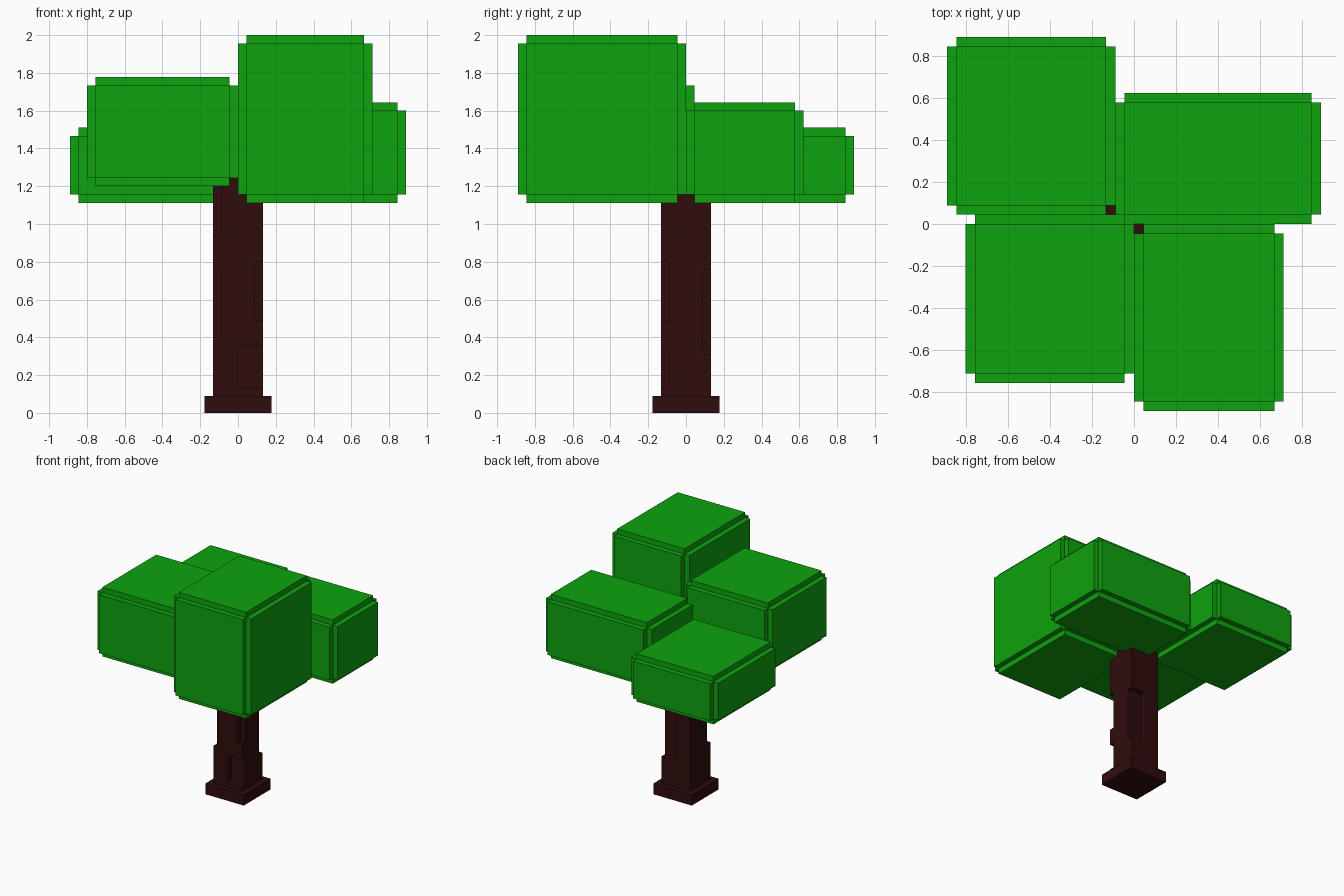
import bpy, bmesh
from itertools import product
from mathutils import Vector

if "Cube" in bpy.data.objects:
    bpy.data.objects.remove(bpy.data.objects["Cube"])

V = 2 / 45  # edge length of one block unit


def box(x0, x1, y0, y1, z0, z1):
    return set(product(range(x0, x1), range(y0, y1), range(z0, z1)))


def notched(x0, x1, y0, y1, z0, z1):
    # Box with a one-unit step along every edge
    return (box(x0, x1, y0 + 1, y1 - 1, z0 + 1, z1 - 1)
            | box(x0 + 1, x1 - 1, y0, y1, z0 + 1, z1 - 1)
            | box(x0 + 1, x1 - 1, y0 + 1, y1 - 1, z0, z1))


def material(name, color):
    m = bpy.data.materials.new(name)
    m.diffuse_color = (*color, 1)
    m.use_nodes = True
    m.node_tree.nodes["Principled BSDF"].inputs["Base Color"].default_value = m.diffuse_color
    return m


def build(name, cells, solid, mat):
    # Outer skin of the cells, leaving out faces buried in the tree
    bm = bmesh.new()
    for c in cells:
        for axis, side in product(range(3), (0, 1)):
            n = list(c)
            n[axis] += 2 * side - 1
            if tuple(n) in solid:
                continue
            corners = []
            for a, b in ((0, 0), (1, 0), (1, 1), (0, 1)):
                p = Vector(c)
                p[axis] += side
                p[(axis + 1) % 3] += a
                p[(axis + 2) % 3] += b
                corners.append(bm.verts.new(p * V))
            bm.faces.new(corners if side else corners[::-1])
    bmesh.ops.remove_doubles(bm, verts=bm.verts, dist=V * 0.01)
    bmesh.ops.dissolve_limit(bm, angle_limit=0.01, verts=bm.verts, edges=bm.edges)
    me = bpy.data.meshes.new(name)
    bm.to_mesh(me)
    bm.free()
    me.materials.append(mat)
    bpy.context.collection.objects.link(bpy.data.objects.new(name, me))


leaf = material("leaf_green", (0.0044, 0.367, 0.0044))
bark = material("dark_bark", (0.03, 0.0037, 0.0037))

# Trunk with chipped corners
trunk = box(-3, 3, -3, 3, 2, 29)
for chip in ((0, 3, -3, -2, 3, 8),      # front right, low
             (2, 3, -3, -2, 11, 18),    # front right, high
             (-3, -2, -3, -2, 9, 17),   # front left, middle
             (-3, -2, -3, -2, 21, 27),  # front left, top
             (0, 3, 2, 3, 7, 17)):      # back right
    trunk -= box(*chip)

parts = {
    "trunk_base": (box(-4, 4, -4, 4, 0, 2), bark),
    "trunk": (trunk, bark),
    "foliage_front_right": (notched(0, 16, -20, 0, 25, 45), leaf),
    "foliage_front_left": (notched(-18, 0, -17, 1, 27, 40), leaf),
    "foliage_back_left": (notched(-20, -2, 1, 20, 25, 34), leaf),
    "foliage_back_right": (notched(-2, 20, 0, 14, 25, 37), leaf),
}

solid = set().union(*(cells for cells, _ in parts.values()))
taken = set()
for name, (cells, mat) in parts.items():
    build(name, cells - taken, solid, mat)
    taken |= cells
